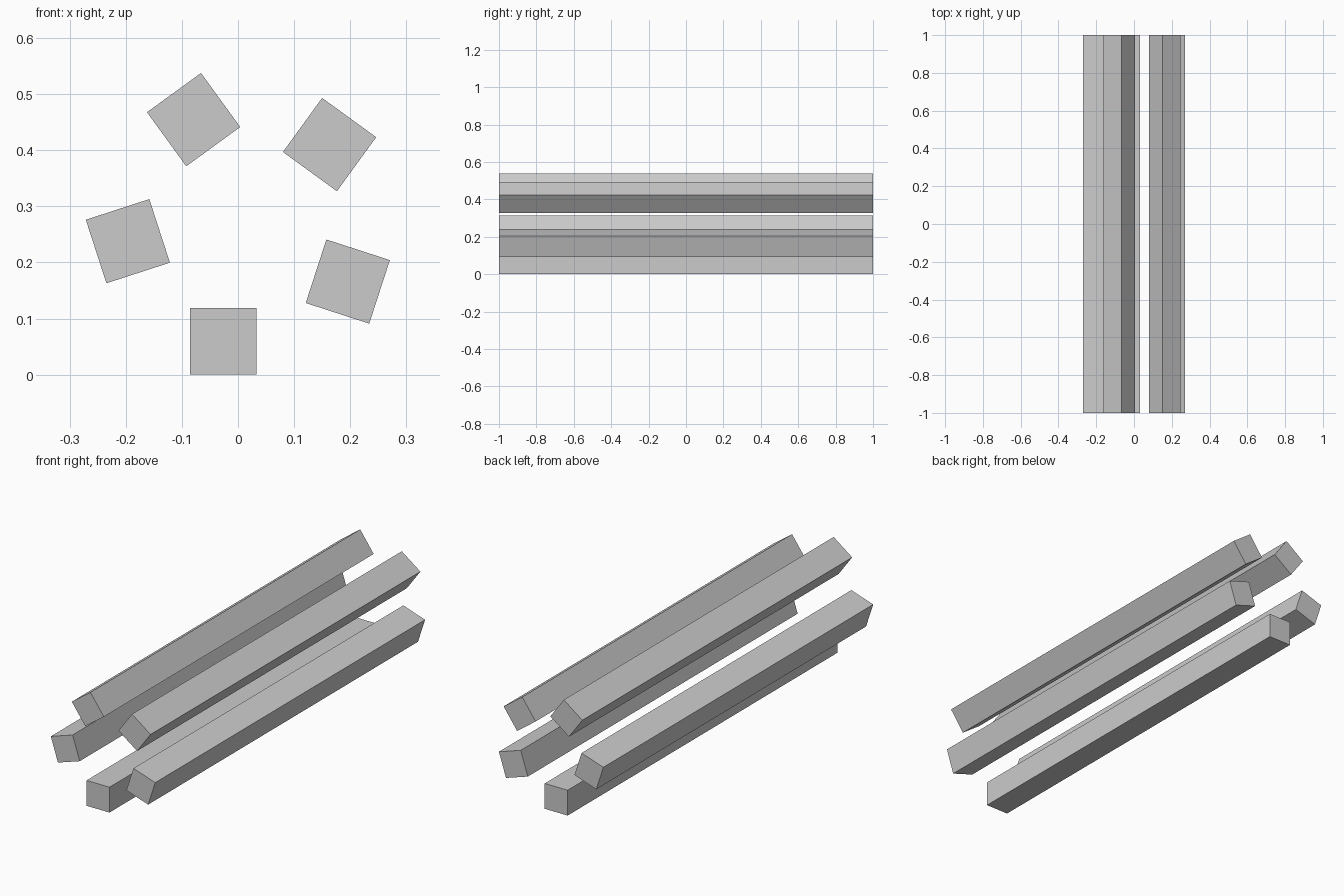
import bpy
from math import sin, cos, radians

if "Cube" in bpy.data.objects:
    bpy.data.objects.remove(bpy.data.objects["Cube"])

BARS, SIDE, LENGTH, RADIUS = 5, 0.119, 2.0, 0.2095
STEP = 360 / BARS
START = -100.4                      # direction of the lowest bar from the ring axis
AXIS_X = 0.0114
AXIS_Z = SIDE / 2 - RADIUS * sin(radians(START))

# Square bars arranged in a ring, each turned with its position
for i in range(BARS):
    a = radians(START + i * STEP)
    bpy.ops.mesh.primitive_cube_add(
        size=1,
        location=(AXIS_X + RADIUS * cos(a), 0, AXIS_Z + RADIUS * sin(a)),
        rotation=(0, -radians(i * STEP), 0))
    bar = bpy.context.object
    bar.name = f"bar_{i + 1}"
    bar.scale = (SIDE, LENGTH, SIDE)
